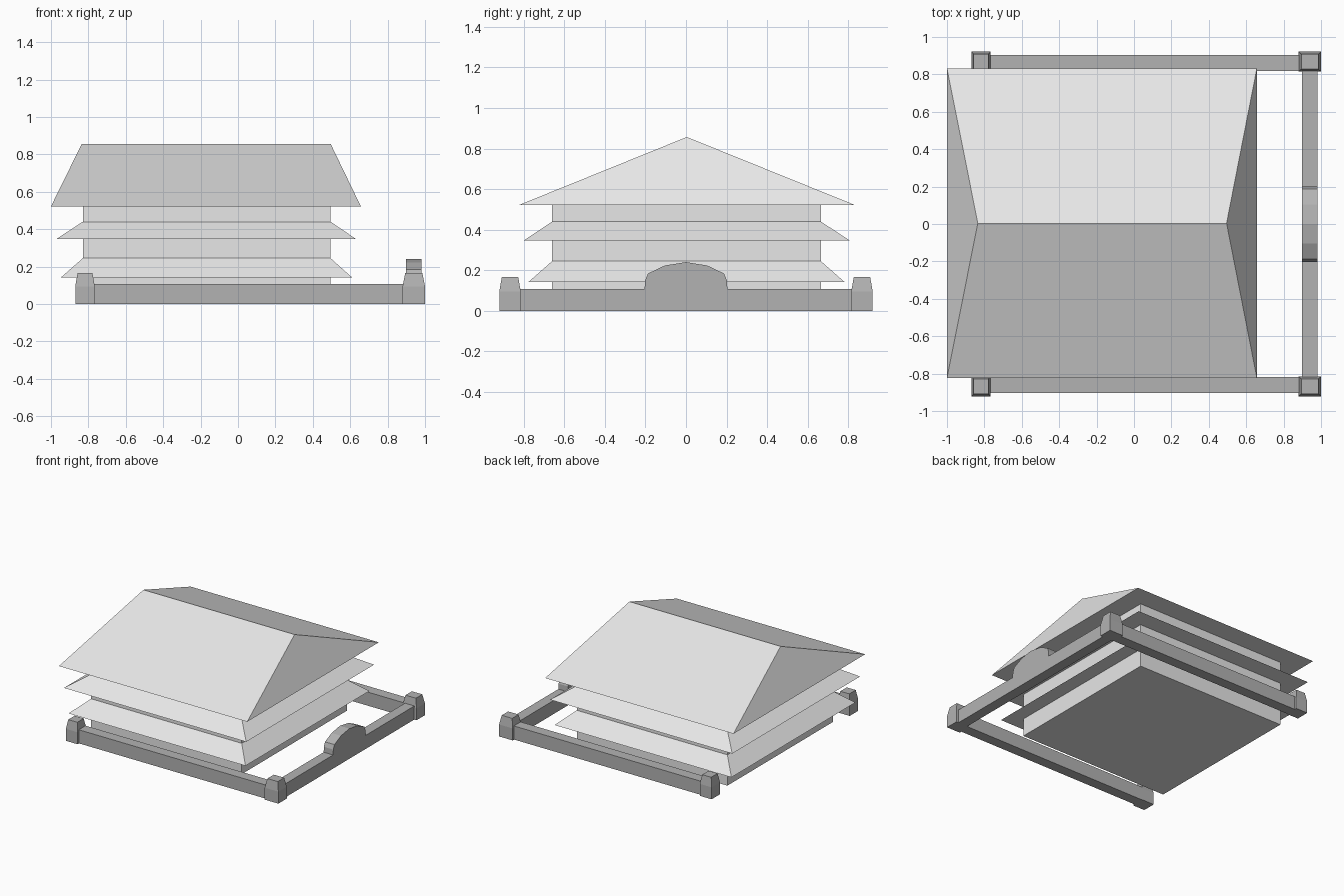
import bpy
import bmesh

cube = bpy.data.objects.get("Cube")
if cube:
    bpy.data.objects.remove(cube, do_unlink=True)


def make_material(name, value):
    mat = bpy.data.materials.new(name)
    mat.use_nodes = True
    colour = (value, value, value, 1)
    mat.diffuse_color = colour
    mat.node_tree.nodes["Principled BSDF"].inputs["Base Color"].default_value = colour
    return mat


PALE = make_material("pale grey", 0.8)
STONE = make_material("stone grey", 0.45)


def add_object(name, bm, mat):
    bmesh.ops.recalc_face_normals(bm, faces=bm.faces)
    mesh = bpy.data.meshes.new(name)
    bm.to_mesh(mesh)
    bm.free()
    mesh.materials.append(mat)
    obj = bpy.data.objects.new(name, mesh)
    bpy.context.collection.objects.link(obj)
    return obj


def add_tiers(name, tiers, mat):
    """Stack rectangles (x0, x1, y0, y1, z) into a closed solid."""
    bm = bmesh.new()
    rings = [[bm.verts.new(p) for p in ((x0, y0, z), (x1, y0, z), (x1, y1, z), (x0, y1, z))]
             for x0, x1, y0, y1, z in tiers]
    bm.faces.new(rings[0])
    bm.faces.new(rings[-1])
    for low, high in zip(rings, rings[1:]):
        for i in range(4):
            j = (i + 1) % 4
            bm.faces.new((low[i], low[j], high[j], high[i]))
    # Collapse zero-width tiers into a ridge
    bmesh.ops.remove_doubles(bm, verts=bm.verts, dist=0.0001)
    return add_object(name, bm, mat)


def add_box(name, x0, x1, y0, y1, z0, z1, mat):
    return add_tiers(name, [(x0, x1, y0, y1, z0), (x0, x1, y0, y1, z1)], mat)


# House body
WALL = (-0.83, 0.495, -0.66, 0.665)
add_box("house_walls", *WALL, 0, 0.53, PALE)

# Flared eaves around the body
add_tiers("lower_eave", [(-0.947, 0.61, -0.777, 0.782, 0.142), (*WALL, 0.245)], PALE)
add_tiers("middle_eave", [(-0.972, 0.632, -0.8, 0.807, 0.347), (*WALL, 0.44)], PALE)

# Hipped main roof
add_tiers("main_roof", [(-1, 0.657, -0.823, 0.832, 0.522),
                        (-0.835, 0.495, 0.004, 0.004, 0.857)], PALE)

# Side fence rails and tapered corner posts
for side, label in ((-1, "front"), (1, "back")):
    y0, y1 = sorted((side * 0.818, side * 0.903))
    add_box(label + "_rail", -0.82, 0.94, y0, y1, 0, 0.108, STONE)
    for x, half, end in ((-0.818, 0.052, "right"), (0.94, 0.06, "left")):
        y = side * 0.868
        tiers = [(x - half * s, x + half * s, y - 0.053 * s, y + 0.053 * s, z)
                 for s, z in ((1, 0), (1, 0.095), (0.76, 0.167))]
        add_tiers(f"{label}_{end}_post", tiers, STONE)

# Gate wall with a raised arch in the middle
half_profile = [(0.87, 0), (0.87, 0.108), (0.204, 0.108), (0.202, 0.15),
                (0.187, 0.184), (0.105, 0.223)]
profile = half_profile + [(0, 0.24)] + [(-y, z) for y, z in reversed(half_profile)]
bm = bmesh.new()
face = bm.faces.new([bm.verts.new((0.897, y, z)) for y, z in profile])
extruded = bmesh.ops.extrude_face_region(bm, geom=[face])["geom"]
bmesh.ops.translate(bm, vec=(0.083, 0, 0),
                    verts=[v for v in extruded if isinstance(v, bmesh.types.BMVert)])
add_object("gate_wall", bm, STONE)
